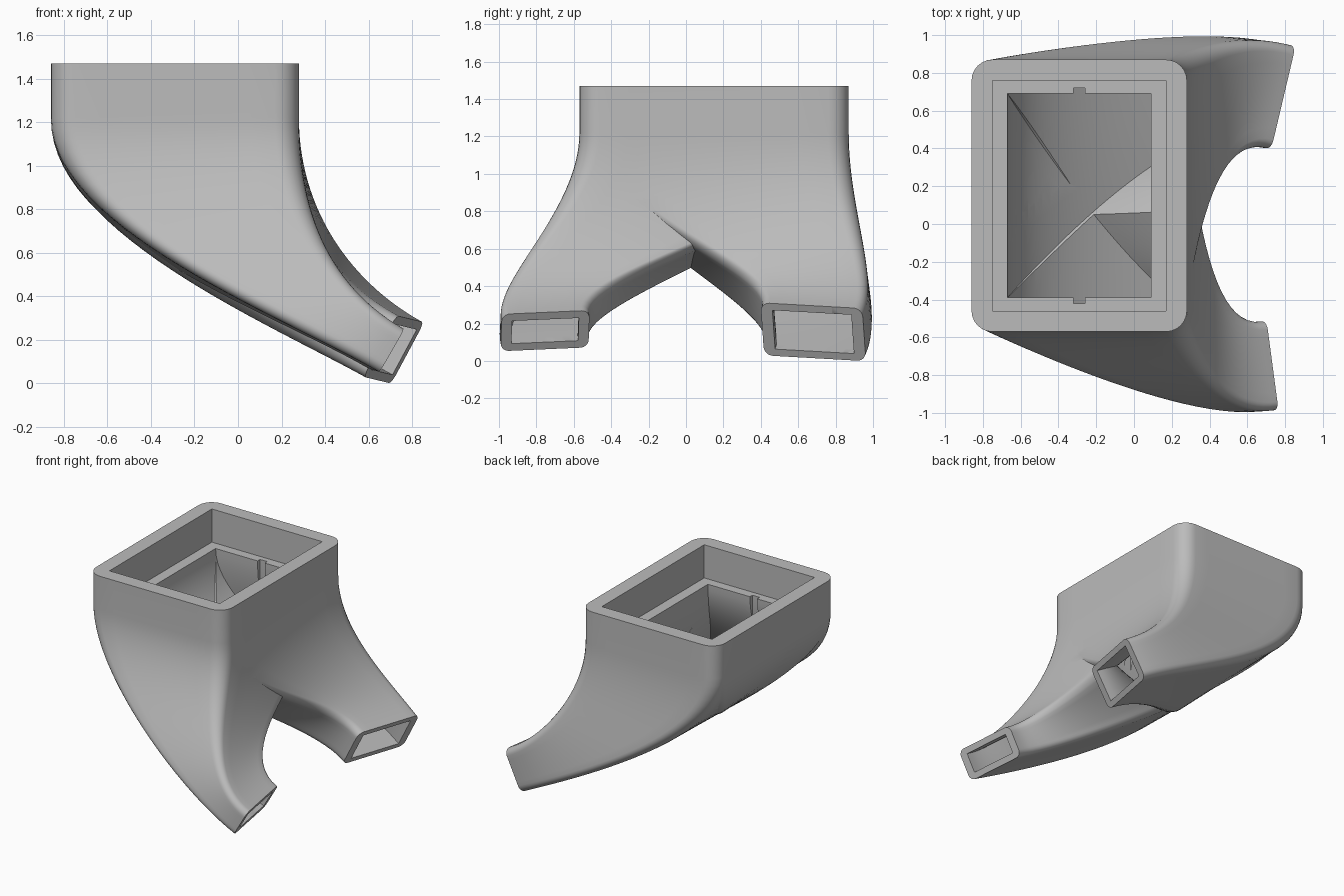
import bpy, bmesh, math
from mathutils import Vector

cube = bpy.data.objects.get("Cube")
if cube:
    bpy.data.objects.remove(cube)

grey = bpy.data.materials.new("plain grey")
grey.use_nodes = True
colour = (0.5, 0.5, 0.5, 1)
grey.diffuse_color = colour
grey.node_tree.nodes["Principled BSDF"].inputs["Base Color"].default_value = colour

STEPS = 28
TOP, LEDGE = 1.47, 1.22
INLET = Vector((-0.29, 0.15, 0))


def rounded_rect(a, b, r, arc=7, edge=8):
    """Closed outline; straight sides are subdivided so lofts stay even."""
    corners = []
    for i, (sx, sy) in enumerate(((1, 1), (-1, 1), (-1, -1), (1, -1))):
        n = arc if r > 0 else 1
        pts = []
        for j in range(n):
            t = math.pi / 2 * (i + (j / (n - 1) if n > 1 else 0))
            pts.append(Vector((sx * (a - r) + r * math.cos(t),
                               sy * (b - r) + r * math.sin(t))))
        corners.append(pts)
    out = []
    for i, pts in enumerate(corners):
        nxt = corners[(i + 1) % 4][0]
        out += pts
        out += [pts[-1].lerp(nxt, k / edge) for k in range(1, edge)]
    return out


def add_object(name, bm):
    bmesh.ops.triangulate(bm, faces=bm.faces)
    bmesh.ops.recalc_face_normals(bm, faces=bm.faces)
    mesh = bpy.data.meshes.new(name)
    bm.to_mesh(mesh)
    bm.free()
    mesh.materials.append(grey)
    ob = bpy.data.objects.new(name, mesh)
    bpy.context.collection.objects.link(ob)
    return ob


def loft(name, inlet, outlet, nozzle, z_top, overshoot=0):
    """Sweep the inlet outline down and out to a tilted nozzle outline."""
    centre, across, up = (Vector(v) for v in nozzle)
    across.normalize()
    normal = across.cross(up).normalized()
    up = normal.cross(across)
    rings = [[] for _ in range(STEPS + 2)]
    for p, q in zip(inlet, outlet):
        start = INLET + Vector((p.x, p.y, LEDGE))
        end = centre + up * q.x + across * q.y
        pull = 0.8 + 0.37 * (end - start).length
        m0, m1 = Vector((0, 0, -pull)), normal * pull
        rings[0].append(Vector((start.x, start.y, z_top)))
        for k in range(STEPS + 1):
            t = k / STEPS
            h = t * t * (3 - 2 * t)
            pos = start.lerp(end, h) + m0 * (t * (1 - t) ** 2) - m1 * (t * t * (1 - t))
            rings[k + 1].append(pos)
    if overshoot:
        rings.append([v + normal * overshoot for v in rings[-1]])
    bm = bmesh.new()
    rows = [[bm.verts.new(v) for v in ring] for ring in rings]
    n = len(inlet)
    for r0, r1 in zip(rows, rows[1:]):
        for i in range(n):
            j = (i + 1) % n
            bm.faces.new((r0[i], r0[j], r1[j], r1[i]))
    bm.faces.new(rows[0])
    bm.faces.new(rows[-1])
    return add_object(name, bm)


def box(name, lo, hi):
    bm = bmesh.new()
    bmesh.ops.create_cube(bm, size=1)
    lo, hi = Vector(lo), Vector(hi)
    for v in bm.verts:
        v.co = (lo + hi) / 2 + v.co * (hi - lo)
    return add_object(name, bm)


def combine(target, tool, operation):
    tool.hide_render = True
    mod = target.modifiers.new(operation, "BOOLEAN")
    mod.operation = operation
    mod.solver = "EXACT"
    mod.object = tool
    bpy.context.view_layer.objects.active = target
    bpy.ops.object.modifier_apply(modifier=mod.name)
    bpy.data.objects.remove(tool)


# Nozzle frames: centre, direction across, direction up
back = ((0.716, 0.68, 0.155), (0.125, 0.53, -0.03), (0.15, -0.02, 0.28))
front = ((0.677, -0.753, 0.161), (-0.06, 0.45, 0.02), (0.11, 0, 0.19))

# Outer shell of both branches
outer = rounded_rect(0.57, 0.72, 0.11)
duct = loft("branching_duct", outer, rounded_rect(0.16, 0.28, 0.05), back, TOP)
branch = loft("front_branch", outer, rounded_rect(0.114, 0.237, 0.045), front, TOP)
combine(duct, branch, "UNION")

# Hollow passages
inner = rounded_rect(0.38, 0.54, 0)
for name, size, nozzle, lift in (("back_passage", (0.118, 0.217), back, 0.05),
                                 ("front_passage", (0.07, 0.18), front, 0.08)):
    cutter = loft(name, inner, rounded_rect(*size, 0), nozzle, LEDGE + lift, 0.1)
    combine(duct, cutter, "DIFFERENCE")

# Inlet recess with its ledge, and the two wall grooves
combine(duct, box("inlet_recess", (-0.75, -0.46, LEDGE), (0.17, 0.76, 1.6)), "DIFFERENCE")
combine(duct, box("wall_grooves", (-0.32, -0.42, 0.9), (-0.26, 0.72, 1.3)), "DIFFERENCE")

bpy.ops.object.select_all(action="DESELECT")
duct.select_set(True)
bpy.context.view_layer.objects.active = duct
bpy.ops.object.shade_smooth_by_angle(angle=math.radians(30))
